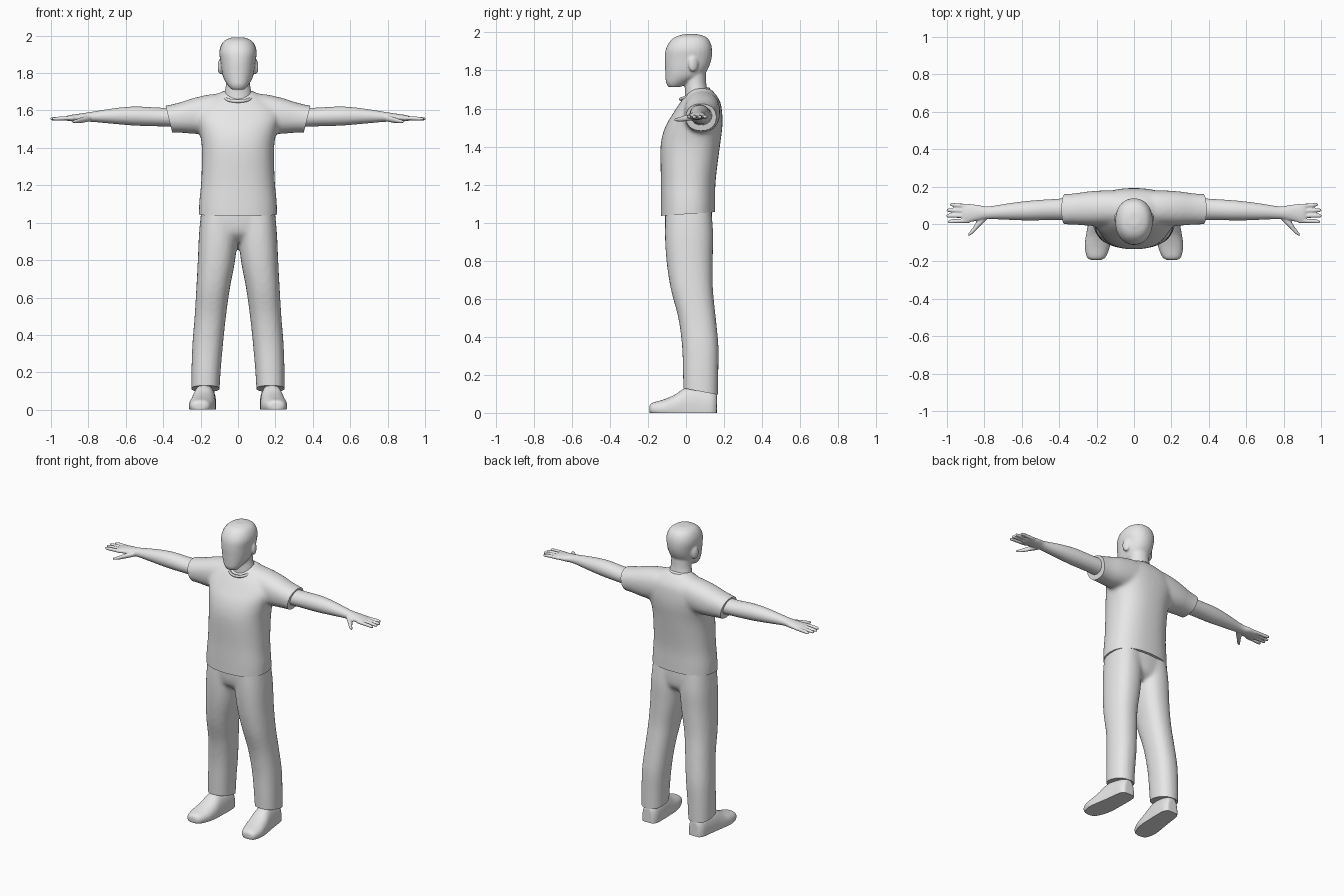
import bpy
import bmesh
from math import sin, cos, pi, radians, copysign
from mathutils import Vector, Matrix

default_cube = bpy.data.objects.get("Cube")
if default_cube:
    bpy.data.objects.remove(default_cube, do_unlink=True)

grey = bpy.data.materials.new("plain_grey")
grey.use_nodes = True
grey.diffuse_color = (0.8, 0.8, 0.8, 1)
grey.node_tree.nodes["Principled BSDF"].inputs["Base Color"].default_value = (0.8, 0.8, 0.8, 1)


def spline(before, start, end, after, t):
    """Catmull-Rom blend of two neighbouring sections."""
    return [b + 0.5 * t * (c - a + t * (2 * a - 5 * b + 4 * c - d + t * (3 * (b - c) + d - a)))
            for a, b, c, d in zip(before, start, end, after)]


def power(value, exponent):
    return copysign(abs(value) ** exponent, value)


def place(axis, along, first, second):
    """Map section coordinates to a point for a loft that runs along the axis."""
    if axis == "X":
        return Vector((along, first, second))
    if axis == "Y":
        return Vector((first, along, second))
    return Vector((first, second, along))


def loft(bm, axis, sections, side=1, roundness=2.0, segments=28, steps=4):
    """Closed tube through sections (along, centre, centre, radius, radius)."""
    smooth_sections = []
    last = len(sections) - 1
    for i in range(last):
        before, after = sections[max(i - 1, 0)], sections[min(i + 2, last)]
        for step in range(steps):
            smooth_sections.append(spline(before, sections[i], sections[i + 1], after, step / steps))
    smooth_sections.append(sections[last])
    rings = []
    for along, first, second, radius_a, radius_b in smooth_sections:
        ring = []
        for k in range(segments):
            angle = 2 * pi * k / segments
            point = place(axis, along,
                          first + radius_a * power(cos(angle), 2 / roundness),
                          second + radius_b * power(sin(angle), 2 / roundness))
            point.x *= side
            ring.append(bm.verts.new(point))
        rings.append(ring)
    faces = [bm.faces.new(rings[0]), bm.faces.new(rings[-1])]
    for low, high in zip(rings, rings[1:]):
        for k in range(segments):
            n = (k + 1) % segments
            faces.append(bm.faces.new((low[k], low[n], high[n], high[k])))
    bmesh.ops.recalc_face_normals(bm, faces=faces)


def finish(name, bm, voxel, smoothing, cuts=()):
    """Fuse the lofts into one skin, soften it, then trim it at each cut plane."""
    mesh = bpy.data.meshes.new(name)
    bm.to_mesh(mesh)
    bm.free()
    obj = bpy.data.objects.new(name, mesh)
    bpy.context.collection.objects.link(obj)
    remesh = obj.modifiers.new("fuse", "REMESH")
    remesh.mode = "VOXEL"
    remesh.voxel_size = voxel
    soften = obj.modifiers.new("soften", "SMOOTH")
    soften.iterations = smoothing
    graph = bpy.context.evaluated_depsgraph_get()
    fused = bpy.data.meshes.new_from_object(obj.evaluated_get(graph))
    obj.modifiers.clear()
    obj.data = fused
    fused.name = name
    trimmed = bmesh.new()
    trimmed.from_mesh(fused)
    for point, outward in cuts:
        bmesh.ops.bisect_plane(trimmed, geom=trimmed.verts[:] + trimmed.edges[:] + trimmed.faces[:],
                               plane_co=point, plane_no=Vector(outward).normalized(), clear_outer=True)
        bmesh.ops.holes_fill(trimmed, edges=[e for e in trimmed.edges if e.is_boundary], sides=0)
    bmesh.ops.recalc_face_normals(trimmed, faces=trimmed.faces)
    trimmed.to_mesh(fused)
    trimmed.free()
    fused.materials.clear()
    fused.materials.append(grey)
    shade(obj)
    return obj


def shade(obj):
    bpy.ops.object.select_all(action="DESELECT")
    obj.select_set(True)
    bpy.context.view_layer.objects.active = obj
    bpy.ops.object.shade_smooth_by_angle(angle=radians(45))


# Head with jaw, neck and ears
bm = bmesh.new()
loft(bm, "Z", [(1.712, 0, -0.062, 0.035, 0.03), (1.735, 0, -0.045, 0.055, 0.06),
               (1.77, 0, -0.012, 0.076, 0.096), (1.81, 0, 0.003, 0.087, 0.113),
               (1.86, 0, 0.011, 0.094, 0.123), (1.91, 0, 0.015, 0.1, 0.122),
               (1.95, 0, 0.02, 0.09, 0.107), (1.977, 0, 0.024, 0.068, 0.08),
               (1.991, 0, 0.026, 0.03, 0.035)], roundness=2.2)
loft(bm, "Z", [(1.6, 0, 0.06, 0.085, 0.07), (1.69, 0, 0.054, 0.073, 0.06),
               (1.74, 0, 0.05, 0.065, 0.056), (1.82, 0, 0.05, 0.065, 0.055)])
for side in (-1, 1):
    ear = Matrix.Translation((side * 0.094, 0.038, 1.833)) @ Matrix.Rotation(side * 0.35, 4, "Z")
    bmesh.ops.create_uvsphere(bm, u_segments=16, v_segments=10, radius=1,
                              matrix=ear @ Matrix.Diagonal((0.013, 0.027, 0.042, 1)))
finish("head_and_neck", bm, 0.007, 4)

# Short-sleeved shirt
bm = bmesh.new()
loft(bm, "Z", [(0.98, 0, 0.01, 0.21, 0.143), (1.1, 0, 0.01, 0.208, 0.143),
               (1.22, 0, 0.012, 0.197, 0.144), (1.4, 0, 0.022, 0.193, 0.156),
               (1.5, 0, 0.04, 0.21, 0.151), (1.57, 0, 0.06, 0.23, 0.131),
               (1.63, 0, 0.075, 0.2, 0.107), (1.67, 0, 0.08, 0.14, 0.08),
               (1.705, 0, 0.078, 0.08, 0.05)], roundness=2.4, segments=40)
for side in (-1, 1):
    loft(bm, "X", [(0.05, 0.085, 1.6, 0.09, 0.09), (0.13, 0.085, 1.585, 0.095, 0.104),
                   (0.23, 0.083, 1.572, 0.093, 0.097), (0.33, 0.08, 1.56, 0.083, 0.078),
                   (0.44, 0.078, 1.548, 0.08, 0.068)], side, 2.2)
finish("shirt", bm, 0.012, 8,
       [((0, 0, 1.045), (0, 0.07, -1)),
        ((0.37, 0, 1.555), (1, 0, -0.25)), ((-0.37, 0, 1.555), (-1, 0, -0.25))])

# Collar band around the neckline
bpy.ops.mesh.primitive_torus_add(major_segments=36, minor_segments=8, major_radius=0.078,
                                 minor_radius=0.009, location=(0, 0.045, 1.676), rotation=(0.35, 0, 0))
collar = bpy.context.object
collar.name = "shirt_collar"
collar.data.materials.append(grey)
shade(collar)

# Trousers: hips and two straight legs
bm = bmesh.new()
loft(bm, "Z", [(1.1, 0, 0.012, 0.19, 0.125), (1.0, 0, 0.014, 0.2, 0.124),
               (0.94, 0, 0.016, 0.16, 0.112), (0.9, 0, 0.018, 0.07, 0.07)], roundness=2.3)
for side in (-1, 1):
    loft(bm, "Z", [(1.1, 0.098, 0.012, 0.095, 0.118), (0.95, 0.105, 0.016, 0.103, 0.127),
                   (0.8, 0.115, 0.019, 0.1, 0.122), (0.65, 0.133, 0.031, 0.09, 0.111),
                   (0.5, 0.148, 0.058, 0.084, 0.099), (0.35, 0.162, 0.075, 0.082, 0.096),
                   (0.2, 0.171, 0.077, 0.078, 0.093), (0.05, 0.175, 0.078, 0.074, 0.09)], side, 2.3)
finish("trousers", bm, 0.012, 6, [((0, 0.08, 0.112), (0, -0.19, -1))])

for side, label in ((1, "left"), (-1, "right")):
    # Bare arm, palm, fingers and thumb
    bm = bmesh.new()
    loft(bm, "X", [(0.3, 0.08, 1.562, 0.06, 0.052), (0.42, 0.078, 1.565, 0.056, 0.05),
                   (0.55, 0.072, 1.57, 0.053, 0.051), (0.66, 0.067, 1.57, 0.045, 0.042),
                   (0.78, 0.06, 1.566, 0.034, 0.027), (0.84, 0.06, 1.562, 0.043, 0.022),
                   (0.9, 0.056, 1.559, 0.05, 0.016), (0.92, 0.056, 1.558, 0.045, 0.01)], side)
    for y, spread, tip in ((0.096, 0.008, 0.985), (0.07, 0.004, 1.003),
                           (0.044, 0, 1.004), (0.017, -0.004, 0.995)):
        loft(bm, "X", [(0.88, y, 1.559, 0.012, 0.011), (0.95, y + spread / 2, 1.557, 0.011, 0.011),
                       (tip - 0.012, y + spread, 1.555, 0.01, 0.009),
                       (tip, y + spread, 1.555, 0.005, 0.005)], side, segments=12)
    loft(bm, "X", [(0.79, 0.04, 1.558, 0.02, 0.016), (0.83, 0.005, 1.55, 0.024, 0.016),
                   (0.86, -0.033, 1.543, 0.017, 0.012), (0.885, -0.058, 1.54, 0.008, 0.007)],
         side, segments=14)
    finish(label + "_arm", bm, 0.005, 3)

    # Shoe with a flat sole
    bm = bmesh.new()
    loft(bm, "Y", [(-0.193, 0.203, 0.02, 0.025, 0.018), (-0.178, 0.202, 0.02, 0.05, 0.033),
                   (-0.12, 0.196, 0.02, 0.068, 0.05), (-0.06, 0.188, 0.02, 0.069, 0.075),
                   (0, 0.182, 0.02, 0.064, 0.113), (0.07, 0.176, 0.02, 0.06, 0.115),
                   (0.135, 0.173, 0.02, 0.054, 0.1), (0.162, 0.172, 0.02, 0.035, 0.08)], side, 2.3)
    finish(label + "_shoe", bm, 0.008, 4, [((0, 0, 0), (0, 0, -1))])
